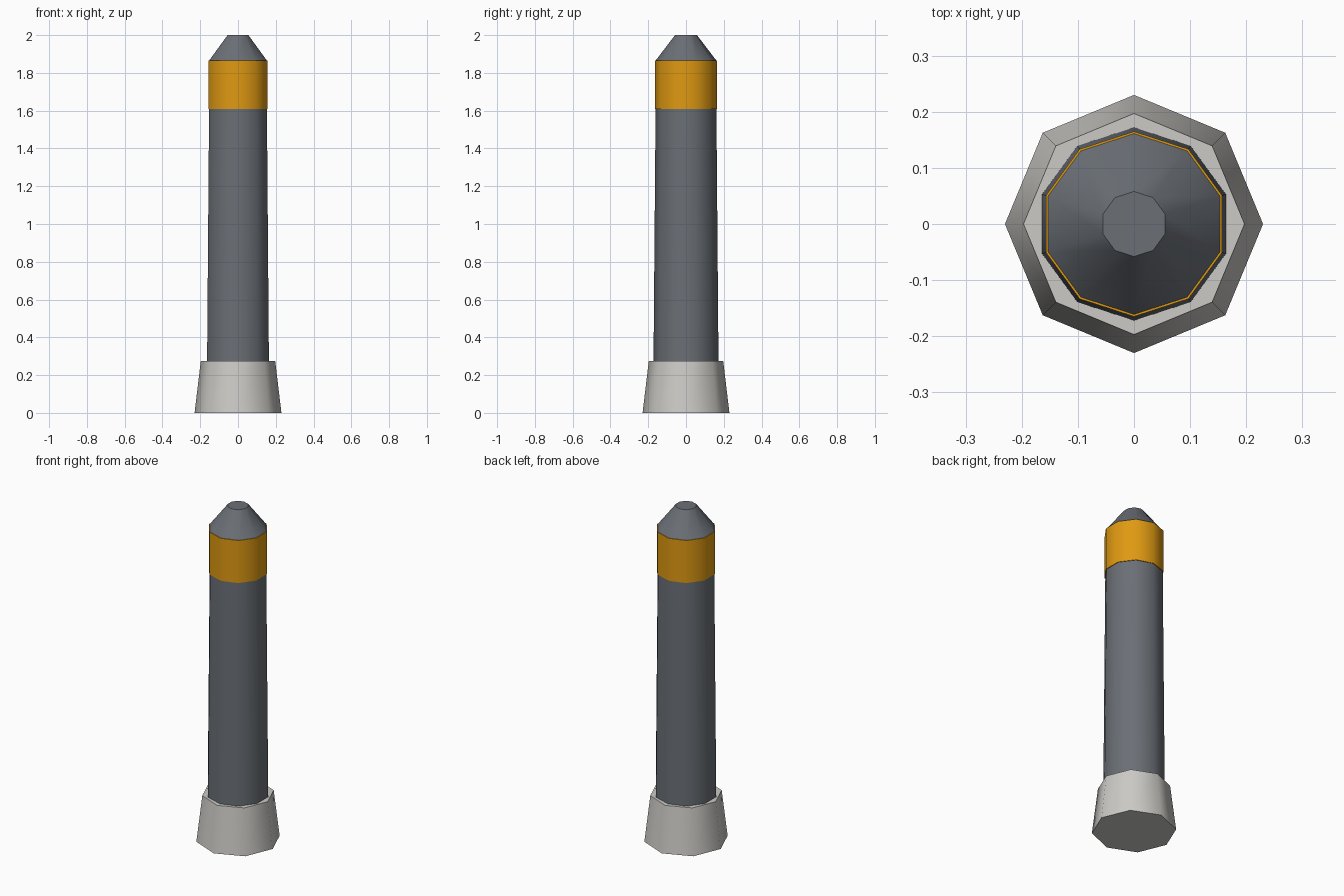
import bpy
import bmesh
from math import radians, pi, sin, cos

cube = bpy.data.objects.get("Cube")
if cube:
    bpy.data.objects.remove(cube, do_unlink=True)


def material(name, color):
    mat = bpy.data.materials.new(name)
    mat.use_nodes = True
    mat.diffuse_color = (*color, 1)
    bsdf = next(n for n in mat.node_tree.nodes if n.type == 'BSDF_PRINCIPLED')
    bsdf.inputs["Base Color"].default_value = (*color, 1)
    return mat


def frustum(name, sides, bottom, top, mat):
    """Capped tapered prism between two (radius, height) rings, a corner facing +y."""
    bm = bmesh.new()
    rings = []
    for radius, z in (bottom, top):
        angles = [pi / 2 + 2 * pi * i / sides for i in range(sides)]
        rings.append([bm.verts.new((radius * cos(a), radius * sin(a), z)) for a in angles])
    low, high = rings
    bm.faces.new(low[::-1])
    bm.faces.new(high)
    for i in range(sides):
        j = (i + 1) % sides
        bm.faces.new((low[i], low[j], high[j], high[i]))
    mesh = bpy.data.meshes.new(name)
    bm.to_mesh(mesh)
    bm.free()
    mesh.materials.append(mat)
    obj = bpy.data.objects.new(name, mesh)
    bpy.context.collection.objects.link(obj)
    # Soft sides, crisp caps
    bpy.ops.object.select_all(action='DESELECT')
    obj.select_set(True)
    bpy.context.view_layer.objects.active = obj
    bpy.ops.object.shade_smooth_by_angle(angle=radians(48))
    return obj


concrete = material("pale concrete", (0.60, 0.59, 0.56))
steel = material("dark grey steel", (0.145, 0.16, 0.18))
amber = material("amber paint", (0.74, 0.32, 0.006))

# Octagonal footing
frustum("footing", 8, (0.23, 0), (0.197, 0.275), concrete)
# Ten-sided post, warning band and tapered cap
frustum("post", 10, (0.172, 0.275), (0.161, 1.61), steel)
frustum("warning_band", 10, (0.165, 1.61), (0.165, 1.865), amber)
frustum("tapered_cap", 10, (0.161, 1.865), (0.058, 2.0), steel)
